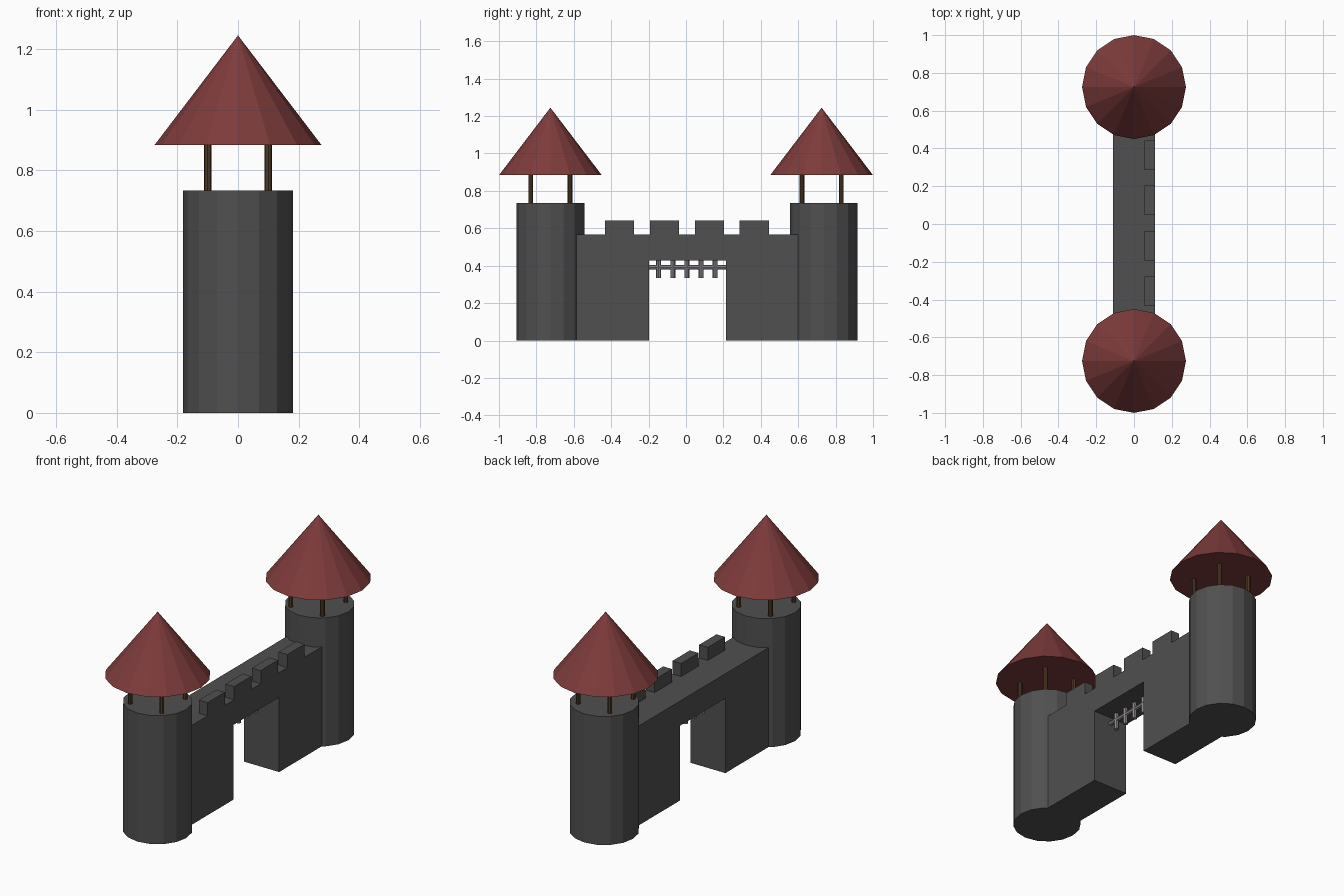
import bpy
import math

if "Cube" in bpy.data.objects:
    bpy.data.objects.remove(bpy.data.objects["Cube"], do_unlink=True)


def material(name, rgb):
    mat = bpy.data.materials.new(name)
    mat.use_nodes = True
    mat.diffuse_color = (*rgb, 1)
    mat.node_tree.nodes["Principled BSDF"].inputs["Base Color"].default_value = (*rgb, 1)
    return mat


STONE = material("dark stone", (0.08, 0.08, 0.08))
ROOF = material("red roof", (0.21, 0.044, 0.044))
WOOD = material("brown wood", (0.08, 0.045, 0.02))
IRON = material("grey iron", (0.27, 0.24, 0.26))


def finish(name, mat):
    obj = bpy.context.object
    obj.name = name
    obj.data.materials.append(mat)
    return obj


def cone(name, mat, x, y, z0, z1, radius, top=0, sides=16):
    """Upright flat-sided cone or cylinder between two heights."""
    bpy.ops.mesh.primitive_cone_add(vertices=sides, radius1=radius, radius2=top,
                                    depth=z1 - z0, location=(x, y, (z0 + z1) / 2))
    return finish(name, mat)


def box(name, mat, low, high):
    bpy.ops.mesh.primitive_cube_add(size=1, location=[(a + b) / 2 for a, b in zip(low, high)])
    obj = finish(name, mat)
    obj.scale = [b - a for a, b in zip(low, high)]
    return obj


# Two towers, each with four posts carrying a pointed roof
for side, tower_y, roof_y in (("front", -0.725, -0.725), ("back", 0.737, 0.725)):
    cone(side + "_tower", STONE, 0, tower_y, 0, 0.734, 0.181, 0.181)
    cone(side + "_roof", ROOF, 0, roof_y, 0.884, 1.245, 0.275)
    for dx in (-0.1, 0.1):
        for dy in (-0.105, 0.105):
            cone(side + "_roof_post", WOOD, dx, roof_y + dy, 0.72, 0.9, 0.0125, 0.0125, 8)

# Wall with a square gateway, extruded from its side profile
MID, HALF, TOP = 0.008, 0.111, 0.568
GATE, GATE_TOP, END = 0.205, 0.427, 0.64
profile = [(-END, 0), (-GATE, 0), (-GATE, GATE_TOP), (GATE, GATE_TOP),
           (GATE, 0), (END, 0), (END, TOP), (-END, TOP)]
n = len(profile)
verts = [(x, MID + y, z) for x in (HALF, -HALF) for y, z in profile]
faces = [tuple(range(n)), tuple(reversed(range(n, 2 * n)))]
faces += [(i, i + n, (i + 1) % n + n, (i + 1) % n) for i in range(n)]
mesh = bpy.data.meshes.new("gate_wall")
mesh.from_pydata(verts, [], faces)
mesh.materials.append(STONE)
bpy.context.collection.objects.link(bpy.data.objects.new("gate_wall", mesh))

# Battlements along one edge of the wall
for i in range(4):
    y = 0.005 + (i - 1.5) * 0.24
    box("battlement", STONE, (0.056, y - 0.078, TOP - 0.005), (HALF, y + 0.078, 0.643))

# Raised portcullis
for i in range(5):
    cone("portcullis_bar", IRON, 0, 0.005 + (i - 2) * 0.0755, 0.333, 0.44, 0.0135, 0.0135, 8)
rail = cone("portcullis_rail", IRON, 0, MID, 0, 0.43, 0.0125, 0.0125, 8)
rail.rotation_euler.x = math.pi / 2
rail.location.z = 0.391
